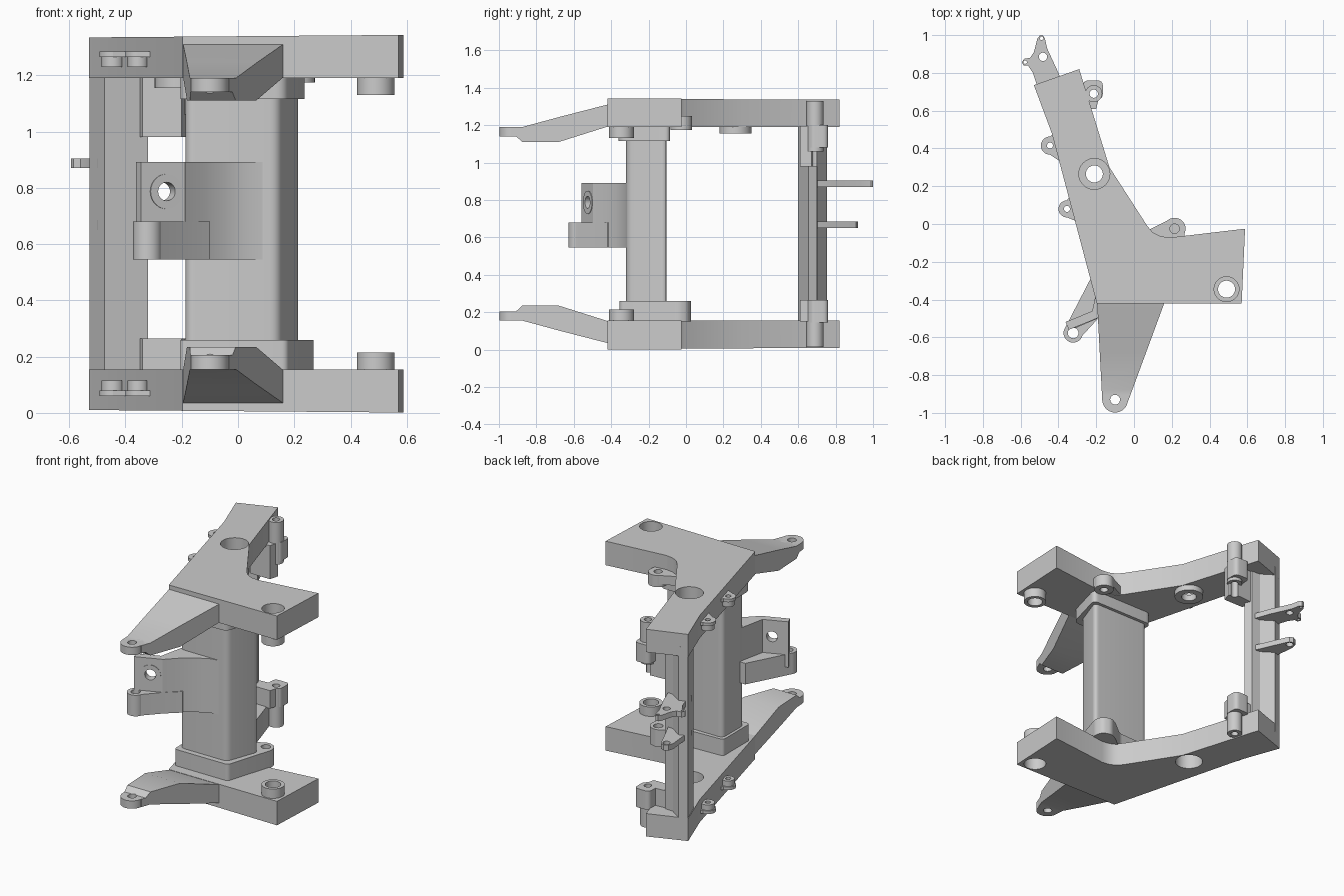
import bpy, bmesh, math
from mathutils import Vector, Matrix

if "Cube" in bpy.data.objects:
    bpy.data.objects.remove(bpy.data.objects["Cube"])

H = 1.345  # mirror height: top part z -> H - z for the lower twin


def make(name, bm):
    bmesh.ops.recalc_face_normals(bm, faces=bm.faces)
    me = bpy.data.meshes.new(name)
    bm.to_mesh(me)
    bm.free()
    ob = bpy.data.objects.new(name, me)
    bpy.context.collection.objects.link(ob)
    return ob


def prism(name, pts, z0, z1):
    bm = bmesh.new()
    f = bm.faces.new([bm.verts.new((x, y, min(z0, z1))) for x, y in pts])
    r = bmesh.ops.extrude_face_region(bm, geom=[f])
    up = [v for v in r["geom"] if isinstance(v, bmesh.types.BMVert)]
    bmesh.ops.translate(bm, verts=up, vec=(0, 0, abs(z1 - z0)))
    return make(name, bm)


def rounded(pts, r, n=6):
    # round every corner of a polygon
    out = []
    for i, p in enumerate(pts):
        p = Vector(p)
        a, b = Vector(pts[i - 1]), Vector(pts[(i + 1) % len(pts)])
        s, e = p + (a - p).normalized() * r, p + (b - p).normalized() * r
        for k in range(n + 1):
            t = k / n
            out.append(tuple(s * (1 - t) ** 2 + p * 2 * t * (1 - t) + e * t * t))
    return out


def circle(c, r, n=32):
    return [(c[0] + r * math.cos(2 * math.pi * i / n), c[1] + r * math.sin(2 * math.pi * i / n)) for i in range(n)]


def cut(ob, *cutters):
    for c in cutters:
        c.hide_render = True
        m = ob.modifiers.new("cut", "BOOLEAN")
        m.operation, m.solver, m.object = "DIFFERENCE", "EXACT", c
    bpy.context.view_layer.update()
    me = bpy.data.meshes.new_from_object(ob.evaluated_get(bpy.context.evaluated_depsgraph_get()))
    ob.modifiers.clear()
    ob.data = me
    for c in cutters:
        bpy.data.objects.remove(c)
    return ob


def hole(c, r, z0=-1, z1=2):
    return prism("cutter", circle(c, r), z0, z1)


def tube(name, c, r, ri, z0, z1):
    # ring with open bore
    bm = bmesh.new()
    o, i = circle(c, r), circle(c, ri)
    rings = [[bm.verts.new((x, y, z)) for x, y in p] for p, z in ((o, z0), (o, z1), (i, z1), (i, z0))]
    n = len(o)
    for k in range(4):
        a, b = rings[k], rings[(k + 1) % 4]
        for j in range(n):
            bm.faces.new((a[j], a[(j + 1) % n], b[(j + 1) % n], b[j]))
    return make(name, bm)


plate = [(-.53, .735), (-.435, .48), (-.197, -.42), (.57, -.42), (.588, -.025), (.19, -.072),
         (.14, -.065), (.1, -.045), (.07, -.01), (-.13, .30), (-.29, .82)]
pivot, corner, tip, rear, lobe = (-.21, .265), (.49, -.345), (-.10, -.93), (-.213, .69), (.215, -.025)

for side in ("upper", "lower"):
    top = side == "upper"
    Z = (lambda z: z) if top else (lambda z: H - z)

    # plate, outer face slightly tilted
    p = prism(side + "_plate", plate, Z(1.19), Z(1.335))
    for v in p.data.vertices:
        if abs(v.co.z - Z(1.335)) < .01:
            v.co.z = Z(1.339 + .008 * v.co.x)
    cut(p, hole(pivot, .082), hole(corner, .066), hole(rear, .022))
    tube(side + "_corner_boss", corner, .067, .045, Z(1.13), Z(1.195))
    if top:
        tube("upper_pivot_boss", pivot, .086, .045, 1.155, 1.195)

    # front arm, lofted rectangles
    bm = bmesh.new()
    loops = []
    for y, zb, zt in ((-.42, 1.192, 1.31), (-.68, 1.11, 1.243), (-.875, 1.11, 1.19), (-.908, 1.14, 1.19), (-.935, 1.14, 1.19)):
        t = (-.42 - y) / .515
        xl, xr = -.195 + .027 * t, .16 - .19 * t
        loops.append([bm.verts.new((x, y, Z(z))) for x, z in ((xl, zb), (xr, zb), (xr, zt), (xl, zt))])
    for a, b in zip(loops, loops[1:]):
        for k in range(4):
            bm.faces.new((a[k], a[(k + 1) % 4], b[(k + 1) % 4], b[k]))
    bm.faces.new(loops[0])
    bm.faces.new(loops[-1])
    cut(make(side + "_arm", bm), hole(tip, .026))
    tube(side + "_arm_eye", tip, .068, .026, Z(1.14), Z(1.19))

    # ears on the left edge: flange and short sleeve
    for k, (c, r, root) in enumerate((((-.445, .415), .048, (-.38, .39)), ((-.355, .08), .045, (-.29, .08)))):
        cx, cy = c
        rx, ry = root
        web = [(cx, cy + r), (rx - .02, ry + .11), (rx + .02, ry - .08), (cx, cy - r)]
        cut(prism(f"{side}_ear_web_{k}", web, Z(1.265), Z(1.285)), hole(c, .016))
        tube(f"{side}_ear_flange_{k}", c, r, .016, Z(1.265), Z(1.285))
        tube(f"{side}_ear_sleeve_{k}", c, r - .008, .016, Z(1.23), Z(1.267))

    # rear right boss with gusset to the rear post
    low = .98 if top else 1.08
    tube(side + "_rear_boss", rear, .045, .022, Z(low if not top else 1.06), Z(1.33))
    gus = [(-.345, .61), (-.20, .62), (-.17, .68), (-.17, .75), (-.26, .76), (-.36, .71)]
    cut(prism(side + "_rear_gusset", [(-.34, .61), (-.2, .61), (-.185, .67), (-.22, .70), (-.36, .69)], Z(low), Z(1.195)),
        hole(rear, .022))
    cut(prism(side + "_rear_block", rounded([(-.27, .66), (-.165, .66), (-.165, .76), (-.27, .76)], .03),
              Z(1.08), Z(1.2)), hole(rear, .022))

    # column flange
    if top:
        prism("upper_column_flange", rounded([(-.205, -.36), (.17, -.36), (.245, -.085), (-.205, -.085)], .04), 1.115, 1.195)
        tube("upper_column_lobe", lobe, .058, .025, 1.175, 1.25)
        cut(prism("upper_lobe_web", [(.07, -.1), (.08, -.03), (.18, .02), (.27, -.04), (.26, -.1)], 1.192, 1.25),
            hole(lobe, .025))
    else:
        fl = [(-.205, -.355), (.175, -.355), (.272, -.04), (.255, .01), (.20, .03), (.15, .005), (.05, -.075), (-.205, -.085)]
        cut(prism("lower_column_flange", rounded(fl, .022), .15, .26), hole(lobe, .028, .16))

# main column
prism("column", rounded([(-.187, -.32), (.145, -.32), (.222, -.105), (-.187, -.105)], .035), .2, 1.15)

# rear post
prism("rear_post", [(-.528, .735), (-.475, .6), (-.32, .655), (-.34, .70), (-.40, .705), (-.475, .755)], .1, 1.25)

# side bracket on the column: curved web, front wall, lower lug
web = [(.11, -.315), (.03, -.332), (-.05, -.375), (-.12, -.43), (-.187, -.497), (-.225, -.48), (-.185, -.29), (.1, -.29)]
prism("bracket_web", web, .545, .892)
d = Vector((-.16, -.068)).normalized()
nrm = Vector((-d.y, d.x))
if nrm.y > 0:
    nrm = -nrm
a, b = Vector((-.185, -.495)), Vector((-.345, -.56))
wall = prism("bracket_wall", [a, b, b - nrm * .045, a - nrm * .045], .6, .892)


def bore(r, depth):
    bm = bmesh.new()
    rot = Vector((nrm.x, nrm.y, 0)).to_track_quat("Z", "Y").to_matrix().to_4x4()
    bmesh.ops.create_cone(bm, cap_ends=True, segments=32, radius1=r, radius2=r, depth=depth,
                          matrix=Matrix.Translation((-.255, -.523, .787)) @ rot)
    return make("bracket_bore_ring", bm)


cut(wall, bore(.033, .3))
cut(bore(.062, .008), bore(.033, .3))
lug = (-.322, -.577)
cut(prism("bracket_lug_arm", [(-.37, -.56), (-.225, -.28), (-.1, -.28), (-.1, -.42), (-.187, -.497), (-.30, -.62)], .545, .68),
    hole(lug, .028))
tube("bracket_lug_eye", lug, .051, .028, .545, .68)

# rear tabs on the post
pin = (-.482, .885)
upper = [(-.50, .66), (-.515, .74), (-.535, .80), (-.56, .838), (-.585, .838), (-.594, .858), (-.58, .875), (-.55, .88),
         (-.53, .91), (-.512, .98), (-.50, .997), (-.485, 1.0), (-.472, .985), (-.46, .93), (-.40, .80), (-.36, .69)]
cut(prism("upper_rear_tab", upper, .87, .905), hole(pin, .022), hole((-.489, .983), .009), hole((-.576, .857), .009))
cut(prism("lower_rear_tab", [(-.50, .66), (-.52, .87), (-.51, .905), (-.485, .92), (-.46, .91), (-.445, .88), (-.36, .69)],
          .65, .685), hole(pin, .022))

# smooth the round walls, keep the edges
for o in bpy.context.collection.objects:
    bpy.context.view_layer.objects.active = o
    o.select_set(True)
bpy.ops.object.shade_smooth_by_angle(angle=math.radians(25))
